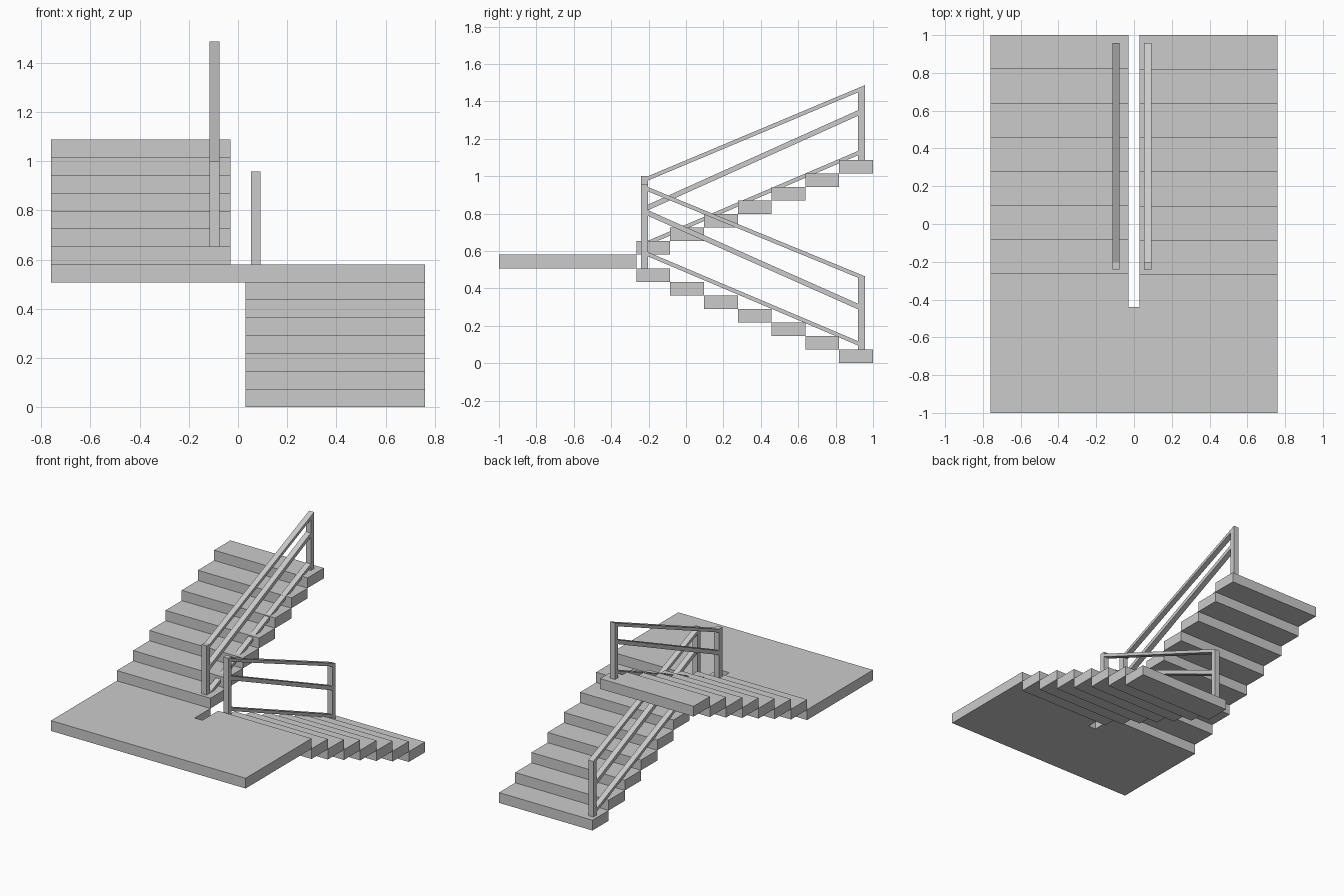
import bpy

if "Cube" in bpy.data.objects:
    bpy.data.objects.remove(bpy.data.objects["Cube"])

RUN, RISE = 1.265 / 7, 1.088 / 15
Y0 = -0.265          # back edge of the landing


def prism(name, pts, axis, lo, hi):
    """Extrude a 2D outline: axis 'x' takes (y, z) points, axis 'z' takes (x, y)."""
    def put(p, d):
        return (d, *p) if axis == 'x' else (*p, d)
    n = len(pts)
    verts = [put(p, lo) for p in pts] + [put(p, hi) for p in pts]
    faces = [tuple(reversed(range(n))), tuple(range(n, 2 * n))]
    faces += [(i, (i + 1) % n, n + (i + 1) % n, n + i) for i in range(n)]
    me = bpy.data.meshes.new(name)
    me.from_pydata(verts, [], faces)
    ob = bpy.data.objects.new(name, me)
    bpy.context.collection.objects.link(ob)
    return ob


def box(name, x0, x1, y0, y1, z0, z1):
    return prism(name, [(y0, z0), (y1, z0), (y1, z1), (y0, z1)], 'x', x0, x1)


def bar(name, x0, x1, ya, za, yb, zb, t):
    """Sloping rail, top edge from (ya, za) to (yb, zb), vertical thickness t."""
    return prism(name, [(ya, za - t), (yb, zb - t), (yb, zb), (ya, za)], 'x', x0, x1)


# steps of both flights
for i in range(7):
    y = Y0 + i * RUN
    zl, zu = (6 - i) * RISE, (8 + i) * RISE
    box(f"lower_step_{7 - i}", 0.03, 0.76, y, y + RUN, zl, zl + RISE)
    box(f"upper_step_{i + 1}", -0.76, -0.03, y, y + RUN, zu, zu + RISE)

# landing with the notch between the flights
prism("landing", [(-0.76, -1), (0.76, -1), (0.76, Y0), (0.03, Y0), (0.03, -0.44),
                  (-0.03, -0.44), (-0.03, Y0), (-0.76, Y0)], 'z', 7 * RISE, 8 * RISE)

# upper railing
a, b = -0.115, -0.076
box("upper_front_post", a, b, -0.24, -0.203, 9 * RISE, 1.0)
prism("upper_back_post", [(0.92, 15 * RISE), (0.957, 15 * RISE),
                          (0.957, 1.487), (0.92, 1.471)], 'x', a, b)
bar("upper_handrail", a, b, -0.203, 1.0, 0.957, 1.487, 0.023)
bar("upper_middle_rail", a, b, -0.203, 0.848, 0.92, 1.353, 0.03)
bar("upper_bottom_rail", a, b, -0.203, 0.655, 0.92, 1.135, 0.023)

# lower railing
a, b = 0.053, 0.092
box("lower_front_post", a, b, -0.24, -0.203, 7 * RISE, 0.957)
box("lower_back_post", a, b, 0.92, 0.957, RISE, 0.465)
bar("lower_handrail", a, b, -0.24, 0.957, 0.957, 0.465, 0.023)
bar("lower_middle_rail", a, b, -0.203, 0.818, 0.92, 0.318, 0.03)
bar("lower_bottom_rail", a, b, -0.203, 0.594, 0.92, 0.118, 0.023)
